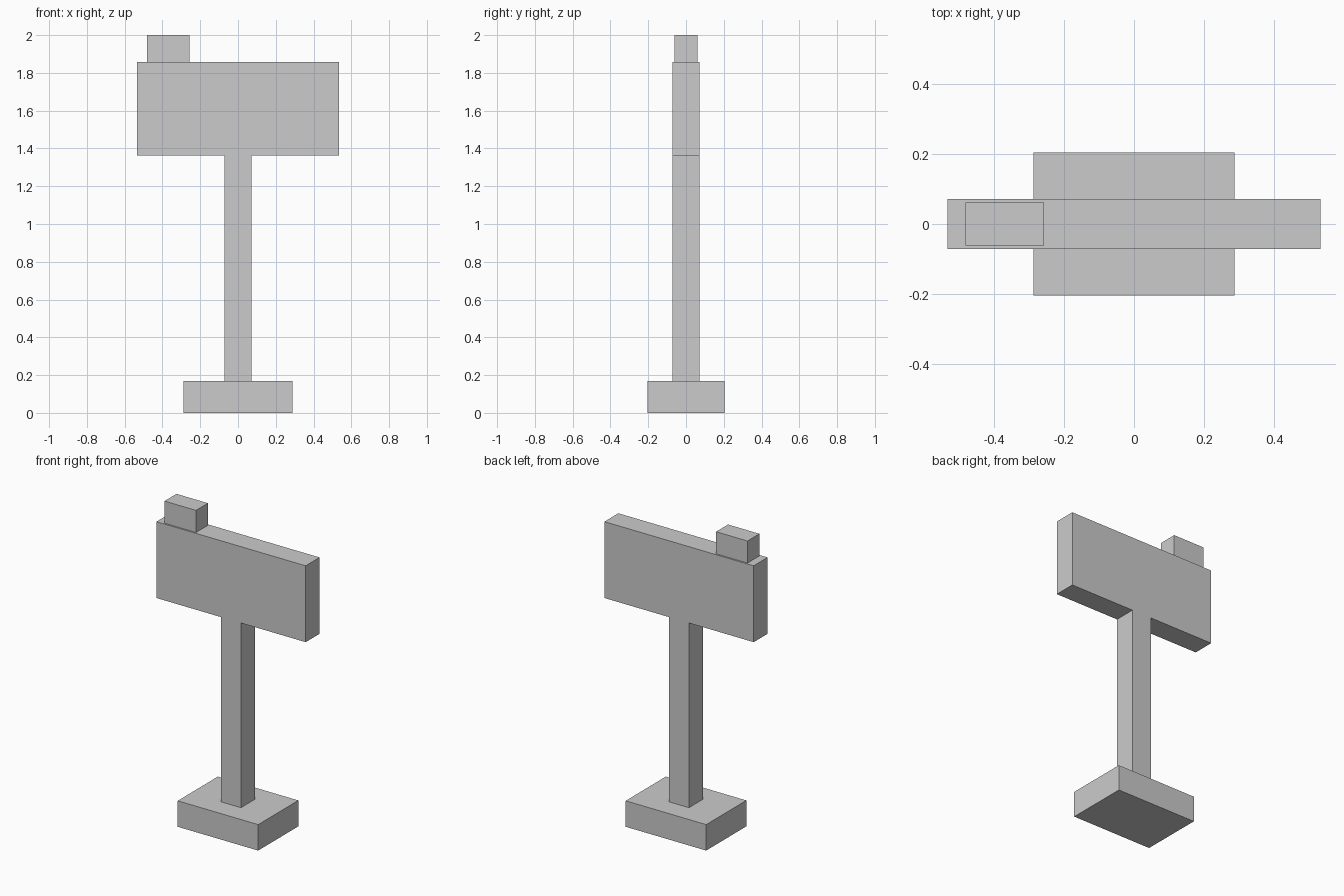
import bpy

if "Cube" in bpy.data.objects:
    bpy.data.objects.remove(bpy.data.objects["Cube"])


def box(name, x, y, z):
    """Add a box spanning the given (min, max) ranges."""
    spans = (x, y, z)
    bpy.ops.mesh.primitive_cube_add(size=1, location=[(a + b) / 2 for a, b in spans])
    obj = bpy.context.object
    obj.name = name
    obj.scale = [b - a for a, b in spans]
    bpy.ops.object.transform_apply(location=False, rotation=False, scale=True)
    return obj


BASE_TOP, BOARD_BOTTOM, BOARD_TOP = 0.168, 1.363, 1.857
HALF_POST = 0.071

# Foot block and upright
box("base", (-0.288, 0.288), (-0.205, 0.205), (0, BASE_TOP))
box("post", (-HALF_POST, HALF_POST), (-HALF_POST, HALF_POST), (BASE_TOP, BOARD_BOTTOM))

# Sign board, flush with the post front and back
box("sign_board", (-0.534, 0.534), (-HALF_POST, HALF_POST), (BOARD_BOTTOM, BOARD_TOP))

# Small block on the left end of the board
box("top_block", (-0.483, -0.258), (-0.061, 0.061), (BOARD_TOP, 2.0))
